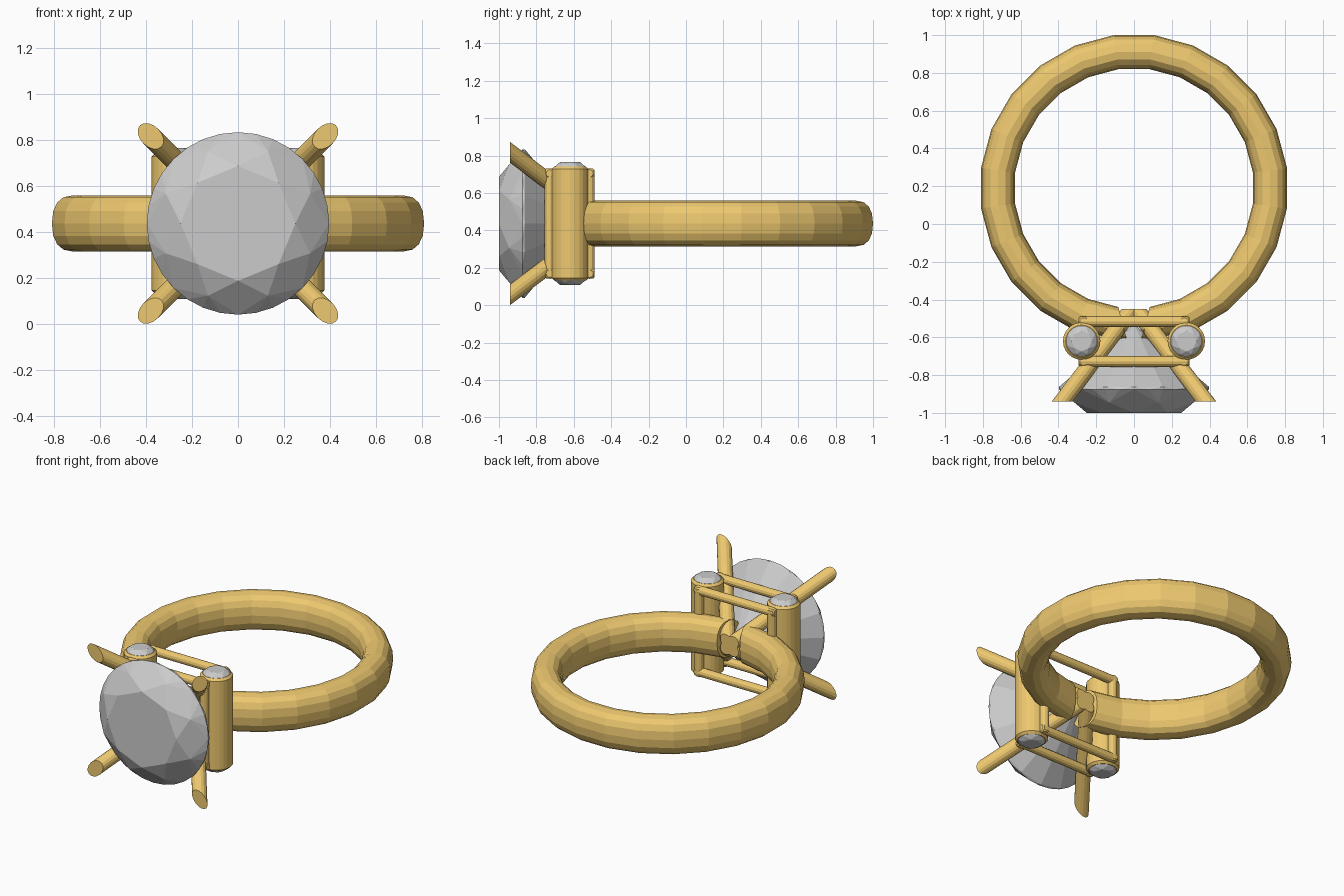
import bpy, bmesh
from math import sin, cos, pi, radians, copysign
from mathutils import Vector, Matrix

if "Cube" in bpy.data.objects:
    bpy.data.objects.remove(bpy.data.objects["Cube"])

ZC = 0.437
gold = bpy.data.materials.new("gold")
gold.diffuse_color = (0.85, 0.58, 0.16, 1)
gold.use_nodes = True
gold.node_tree.nodes["Principled BSDF"].inputs["Base Color"].default_value = gold.diffuse_color


def finish(name, bm, mat=None):
    bmesh.ops.recalc_face_normals(bm, faces=bm.faces)
    me = bpy.data.meshes.new(name)
    bm.to_mesh(me)
    bm.free()
    ob = bpy.data.objects.new(name, me)
    bpy.context.collection.objects.link(ob)
    if mat:
        me.materials.append(mat)
    return ob


def loft(name, rings, mat):
    bm = bmesh.new()
    vs = [[bm.verts.new(p) for p in ring] for ring in rings]
    n = len(vs[0])
    for a, b in zip(vs, vs[1:]):
        for i in range(n):
            j = (i + 1) % n
            bm.faces.new((a[i], a[j], b[j], b[i]))
    bm.faces.new(vs[0])
    bm.faces.new(vs[-1])
    return finish(name, bm, mat)


def rod(name, a, b, r, sides=12, bevel=0.008):
    # round bar with slightly eased ends
    a, b = Vector(a), Vector(b)
    d = (b - a).normalized()
    q = d.to_track_quat('Z', 'Y')
    rings = []
    for p, rr in ((a, r - bevel), (a + d * bevel, r), (b - d * bevel, r), (b, r - bevel)):
        rings.append([p + q @ Vector((rr * cos(2 * pi * i / sides), rr * sin(2 * pi * i / sides), 0))
                      for i in range(sides)])
    return loft(name, rings, gold)


def brilliant(name, matrix, s=1.0):
    # cut gem: table, kites, girdle and pointed pavilion, girdle at z = 0
    pts = []

    def ring(n, r, z, off=0.0):
        for i in range(n):
            t = 2 * pi * (i + off) / n
            pts.append((r * cos(t), r * sin(t), z))
    ring(8, 0.25, 0.13)
    ring(8, 0.34, 0.076, 0.5)
    ring(32, 0.397, 0.005)
    ring(16, 0.397, -0.008)
    pts.append((0, 0, -0.34))
    bm = bmesh.new()
    for p in pts:
        bm.verts.new(matrix @ (Vector(p) * s))
    bmesh.ops.convex_hull(bm, input=bm.verts)
    bmesh.ops.dissolve_limit(bm, angle_limit=radians(1), verts=bm.verts, edges=bm.edges)
    return finish(name, bm)


# band: 24-sided ring with one segment left open behind the stone
rings = []
for k in range(24):
    t = radians(-90 + 7.5 + 15 * k)
    ring = []
    for i in range(16):
        u = 2 * pi * i / 16
        c, s = cos(u), sin(u)
        r = 0.726 + 0.091 * copysign(abs(c) ** 0.85, c)
        x, y = r * cos(t), 0.19 + r * sin(t)
        if k in (0, 23):
            x -= copysign(0.07 * (r - 0.635) / 0.18, x)
        ring.append((x, y, ZC + 0.122 * copysign(abs(s) ** 0.85, s)))
    rings.append(ring)
loft("band", rings, gold)

# centre stone facing forward
brilliant("centre_stone", Matrix.Translation((0, -0.87, ZC)) @ Matrix.Rotation(pi / 2, 4, 'X'))

# prongs with ends cut parallel to the front
for sx in (-1, 1):
    for sz in (-1, 1):
        rings = []
        for y, m in ((-0.45, 0.01), (-0.94, 0.38)):
            ring = []
            for i in range(16):
                u = 2 * pi * i / 16
                a, b = 0.066 * cos(u), 0.045 * sin(u)
                h = 0.5 ** 0.5
                ring.append((sx * (m + (a - b) * h), y, ZC + sz * (m + (a + b) * h)))
            rings.append(ring)
        loft("prong", rings, gold)

# side pillars with a small gem set in each end
for sx in (-1, 1):
    x, y = sx * 0.277, -0.62
    rod("side_pillar", (x, y, ZC - 0.305), (x, y, ZC + 0.305), 0.099, 24, 0.014)
    brilliant("pillar_gem_top", Matrix.Translation((x, y, ZC + 0.3)), 0.215)
    brilliant("pillar_gem_bottom",
              Matrix.Translation((x, y, ZC - 0.3)) @ Matrix.Rotation(pi, 4, 'X'), 0.215)

# two rectangular frames, in front of and behind the pillars
for y in (-0.728, -0.516):
    for s in (-1, 1):
        z = ZC + s * 0.268
        rod("frame_rail", (-0.293, y, z), (0.293, y, z), 0.028)
        rod("frame_post", (s * 0.265, y, ZC - 0.293), (s * 0.265, y, ZC + 0.293), 0.028)
